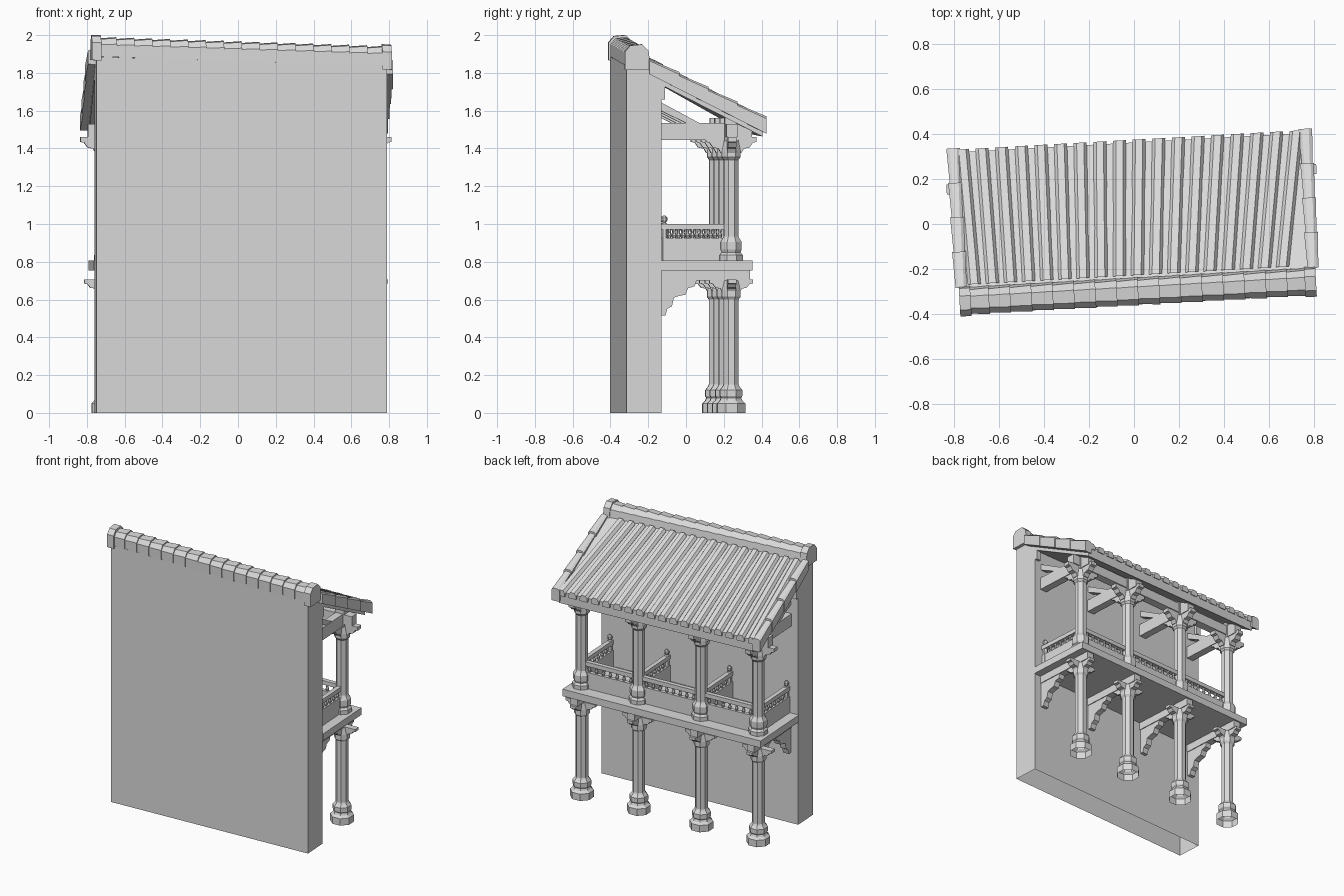
import bpy, bmesh, math
from mathutils import Vector

cube = bpy.data.objects.get("Cube")
if cube:
    bpy.data.objects.remove(cube, do_unlink=True)

TURN = math.radians(3.2)          # whole building sits slightly turned
COLUMNS = (-0.69, -0.245, 0.245, 0.69)
COL_V = 0.20                      # column line
WALL_F, WALL_B = -0.359, -0.174   # wall front and back

stone = bpy.data.materials.new("plain_grey")
stone.use_nodes = True
GREY = (0.7, 0.7, 0.7, 1)
stone.diffuse_color = GREY
stone.node_tree.nodes["Principled BSDF"].inputs["Base Color"].default_value = GREY


def loft(bm, rings):
    """Skin closed rings of points; faces lying on the ground are left open."""
    vs = [[bm.verts.new(p) for p in ring] for ring in rings]
    n = len(rings[0])
    faces = [bm.faces.new(vs[0][::-1]), bm.faces.new(vs[-1])]
    for a, b in zip(vs, vs[1:]):
        for i in range(n):
            j = (i + 1) % n
            faces.append(bm.faces.new((a[i], a[j], b[j], b[i])))
    bmesh.ops.recalc_face_normals(bm, faces=faces)
    ground = [f for f in faces if all(v.co.z < 0.001 for v in f.verts)]
    bmesh.ops.delete(bm, geom=ground, context="FACES_ONLY")


def box(bm, u, v, z):
    loft(bm, [[(a, v[0], z[0]), (a, v[1], z[0]), (a, v[1], z[1]), (a, v[0], z[1])] for a in u])


def lathe(bm, profile, u, v, sides=8):
    step = math.tau / sides
    loft(bm, [[(u + r * math.cos((i + .5) * step), v + r * math.sin((i + .5) * step), z)
               for i in range(sides)] for r, z in profile])


def plate(bm, outline, u, v, width, along_u=False):
    """Extrude an outline of (reach, height) sideways, centred on u, v."""
    rings = []
    for s in (-width / 2, width / 2):
        rings.append([(u + a, v + s, z) if along_u else (u + s, v + a, z) for a, z in outline])
    loft(bm, rings)


def finish(bm, name):
    mesh = bpy.data.meshes.new(name)
    bm.to_mesh(mesh)
    bm.free()
    mesh.materials.append(stone)
    ob = bpy.data.objects.new(name, mesh)
    ob.rotation_euler.z = TURN
    bpy.context.collection.objects.link(ob)
    return ob


def roof(u, t, h=0.0):
    """Point on the slightly twisted roof: t runs from ridge to eave."""
    s = u / 0.77
    z = (1.88 - 0.025 * s) * (1 - t) + (1.55 - 0.008 * s) * t
    return Vector((u, -0.24 + 0.615 * t, z + h))


# Back wall with sloping top
bm = bmesh.new()
loft(bm, [[(u, WALL_F, 0), (u, WALL_F, 1.865 + d), (u, -0.24, 1.865 + d),
           (u, WALL_B, 1.79 + d), (u, WALL_B, 0)] for u, d in ((-0.77, 0.02), (0.77, -0.02))])
finish(bm, "wall")

# Balcony floor
bm = bmesh.new()
box(bm, (-0.775, 0.775), (WALL_B, 0.308), (0.755, 0.806))
finish(bm, "balcony_floor")

# Columns on both storeys
LOWER = [(.08, 0), (.08, .05), (.064, .065), (.058, .08), (.064, .09), (.064, .12),
         (.048, .14), (.043, .15), (.043, .6), (.054, .615), (.054, .65), (.045, .7)]
UPPER = [(.066, .806), (.066, .835), (.054, .85), (.06, .865), (.06, .905), (.047, .925),
         (.042, .935), (.042, 1.34), (.054, 1.355), (.054, 1.39), (.045, 1.45)]
for name, profile in (("lower_columns", LOWER), ("upper_columns", UPPER)):
    bm = bmesh.new()
    for u in COLUMNS:
        lathe(bm, profile, u, COL_V)
    finish(bm, name)

# Stepped cross brackets on the column heads
def bracket(top, reach, drop):
    half = [(.4, 1), (.5, .72), (.72, .65), (.85, .35), (1, .3), (1, 0)]
    right = [(a * reach, top - b * drop) for a, b in half]
    return right + [(-a, z) for a, z in right[::-1]]

for name, top, reach, drop in (("lower_brackets", .705, .115, .065), ("upper_brackets", 1.46, .135, .085)):
    bm = bmesh.new()
    for u in COLUMNS:
        for along in (False, True):
            plate(bm, bracket(top, reach, drop), u, COL_V, .045, along)
    finish(bm, name)

# Cross beams, long beam, posts and struts
bm = bmesh.new()
for u in COLUMNS:
    box(bm, (u - .028, u + .028), (WALL_B, .298), (.7, .756))
finish(bm, "floor_beams")

bm = bmesh.new()
for u in COLUMNS:
    box(bm, (u - .028, u + .028), (WALL_B, .31), (1.445, 1.535))
    box(bm, (u - .035, u + .035), (COL_V - .035, COL_V + .035), (1.44, 1.56))
box(bm, (-.785, .785), (COL_V - .03, COL_V + .03), (1.46, 1.53))
finish(bm, "roof_beams")

bm = bmesh.new()
for u in COLUMNS:
    plate(bm, [(WALL_B, 1.645), (WALL_B, 1.6), (-.03, 1.53), (.04, 1.53)], u, 0, .045)
finish(bm, "roof_struts")

# Curved corbels under the floor
corbel = [(0, .7), (0, .515), (.025, .515), (.035, .55), (.06, .565), (.07, .61), (.1, .62),
          (.13, .625), (.145, .66), (.18, .67), (.19, .7)]
bm = bmesh.new()
for u in COLUMNS:
    plate(bm, corbel, u, WALL_B, .045)
finish(bm, "corbels")

# Railings: low panel, balusters and handrail
def railing(bm, a, b):
    a, b = Vector(a), Vector(b)
    side = Vector((b.y - a.y, a.x - b.x)).normalized()
    for w, lo, hi in ((.014, .806, .925), (.016, .97, 1.0)):
        loft(bm, [[(*(p + side * k), z) for k, z in ((-w, lo), (w, lo), (w, hi), (-w, hi))]
                  for p in (a, b)])
    count = max(2, round((b - a).length / .05))
    for i in range(count):
        p = a.lerp(b, (i + .5) / count)
        lathe(bm, [(.006, .92), (.013, .94), (.007, .955), (.011, .975)], p.x, p.y, 6)

bm = bmesh.new()
for u0, u1 in zip(COLUMNS, COLUMNS[1:]):
    railing(bm, (u0 + .035, COL_V), (u1 - .035, COL_V))
for u in COLUMNS:
    railing(bm, (u, WALL_B), (u, COL_V - .035))
    lathe(bm, [(.017, .806), (.017, 1.0), (.009, 1.007), (.017, 1.02), (.017, 1.033), (.006, 1.045)],
          u, WALL_B + .02, 6)
finish(bm, "railings")

# Roof slab
bm = bmesh.new()
loft(bm, [[roof(u, 0), roof(u, .98), roof(u, .98, -.085), roof(u, 0, -.085)] for u in (-.77, .77)])
for s in (-1, 1):
    box(bm, sorted((s * .735, s * .77)), (-.19, -.155), (1.66, 1.78))
finish(bm, "roof_slab")

# Raised tile strips, fanning a little toward the eave
bm = bmesh.new()
N = 18
for i in range(N):
    f = i / (N - 1)
    ends = ((-.725 + 1.375 * f, .02), (-.745 + 1.49 * f, 1))
    loft(bm, [[roof(u + w, t, h) for w, h in ((-.029, -.02), (-.029, .004), (-.016, .024),
                                             (.016, .024), (.029, .004), (.029, -.02))]
              for u, t in ends])
finish(bm, "roof_tiles")

# Overlapping tiles along both gable edges
bm = bmesh.new()
for s in (-1, 1):
    for i in range(4):
        rings = []
        for t, w, lift in ((i / 4, .024, .018), ((i + 1) / 4 + .01, .031, .032)):
            rings.append([roof(s * .785 + k * w, t, h) for k, h in
                          ((-1, -.06), (-1, lift * .6), (-.5, lift), (.5, lift), (1, lift * .6), (1, -.06))])
        loft(bm, rings)
finish(bm, "gable_tiles")

# Ridge of overlapping tiles with end caps
RIDGE = [(-.06, 0), (-.06, .065), (-.035, .095), (.02, .1), (.05, .07), (.062, 0)]
def ridge_ring(u, k, low=0):
    return [(u, -.3 + v * k, 1.862 - .032 * u + (z * k if z else low)) for v, z in RIDGE]

bm = bmesh.new()
for i in range(16):
    u = -.76 + i * .095
    loft(bm, [ridge_ring(u, .96), ridge_ring(u + .097, 1.06)])
finish(bm, "ridge_tiles")

bm = bmesh.new()
for s in (-1, 1):
    loft(bm, [ridge_ring(s * .745, 1.14, -.02), ridge_ring(s * .795, 1.14, -.02)])
finish(bm, "ridge_caps")
